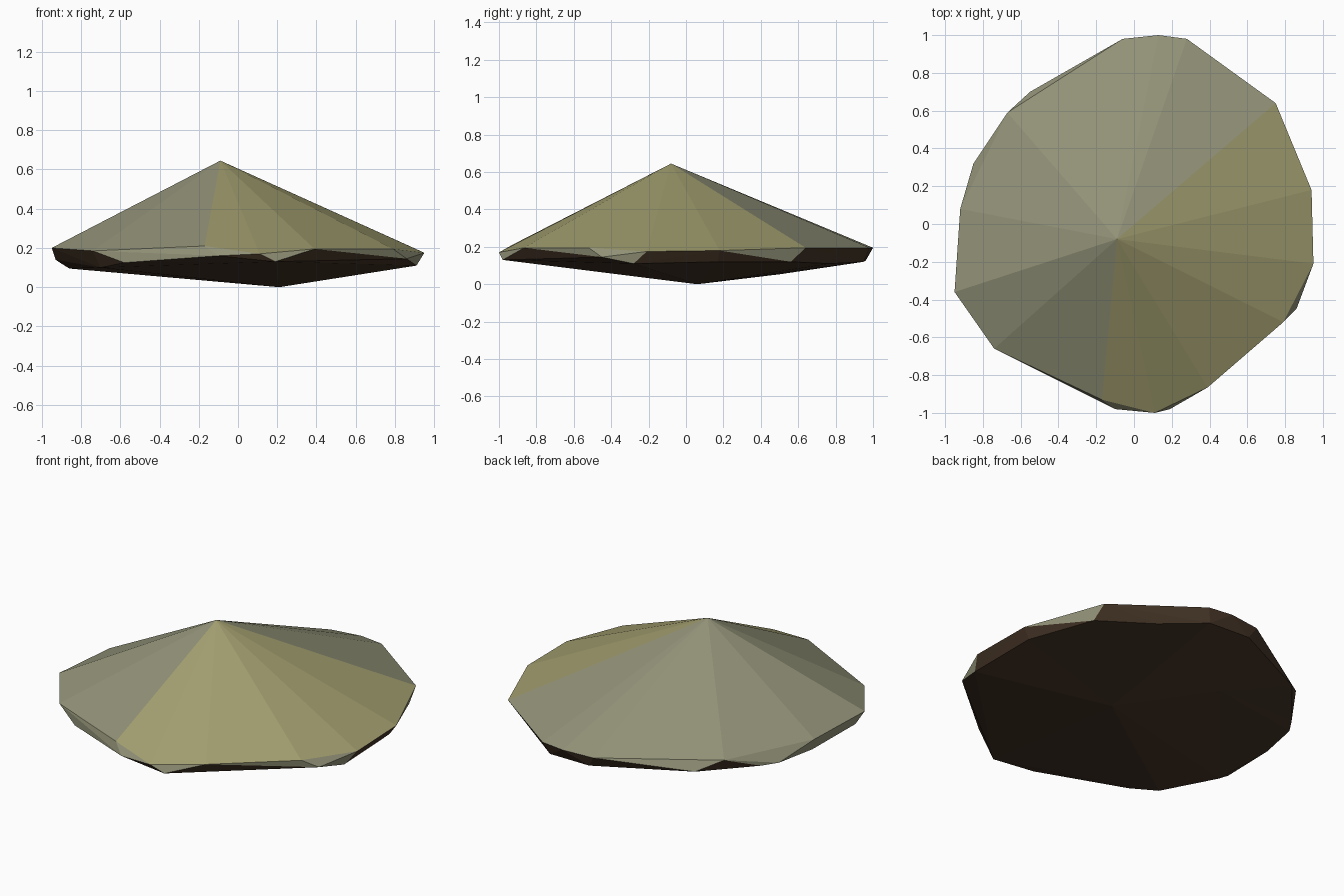
import bpy, bmesh, math

if "Cube" in bpy.data.objects:
    bpy.data.objects.remove(bpy.data.objects["Cube"])


def material(name, rgb):
    m = bpy.data.materials.new(name)
    m.diffuse_color = (*rgb, 1)
    m.use_nodes = True
    m.node_tree.nodes["Principled BSDF"].inputs["Base Color"].default_value = m.diffuse_color
    return m


# upper rim of the cap, anticlockwise from the right
UPPER = [(.94, .18, .18), (.75, .64, .195), (.28, .98, .195), (.13, 1, .195), (-.06, .98, .19),
         (-.67, .59, .19), (-.92, .08, .19), (-.95, -.36, .20), (-.74, -.66, .185),
         (-.17, -.93, .21), (.39, -.865, .195), (.79, -.52, .195), (.95, -.21, .175)]
# lower, slightly irregular rim
LOWER = [(.91, -.28, .11), (.86, -.45, .145), (.19, -.98, .13), (.11, -1, .17), (-.10, -.98, .16),
         (-.58, -.74, .125), (-.70, -.62, .10), (-.93, -.30, .14), (-.86, -.30, .095),
         (-.90, .07, .12), (-.86, .26, .12), (-.85, .32, .12), (-.79, .41, .12), (-.55, .70, .13),
         (-.02, .96, .125), (.25, .95, .12), (.48, .77, .11), (.76, .56, .12), (.90, .17, .12)]
APEX = (-.09, -.08, .645)
BELOW = [(.21, .06, 0), (-.20, .50, .053)]

bm = bmesh.new()
for p in UPPER + LOWER + [APEX] + BELOW:
    bm.verts.new(p)
bmesh.ops.convex_hull(bm, input=bm.verts[:])
bmesh.ops.recalc_face_normals(bm, faces=bm.faces[:])
bm.normal_update()

# colour: brown underside, yellow on the front right of the cap, grey elsewhere
for f in bm.faces:
    c = f.calc_center_median()
    a = math.degrees(math.atan2(c.y - APEX[1], c.x - APEX[0]))
    if f.normal.z < -.3:
        f.material_index = 2
    elif c.z > .28 and -98 < a < 40:
        f.material_index = 1
    else:
        f.material_index = 0

me = bpy.data.meshes.new("faceted_cap")
bm.to_mesh(me)
bm.free()
for m in (material("grey olive", (.29, .29, .19)),
          material("yellow olive", (.36, .34, .16)),
          material("dark brown", (.06, .035, .02))):
    me.materials.append(m)
ob = bpy.data.objects.new("faceted_cap", me)
bpy.context.collection.objects.link(ob)
